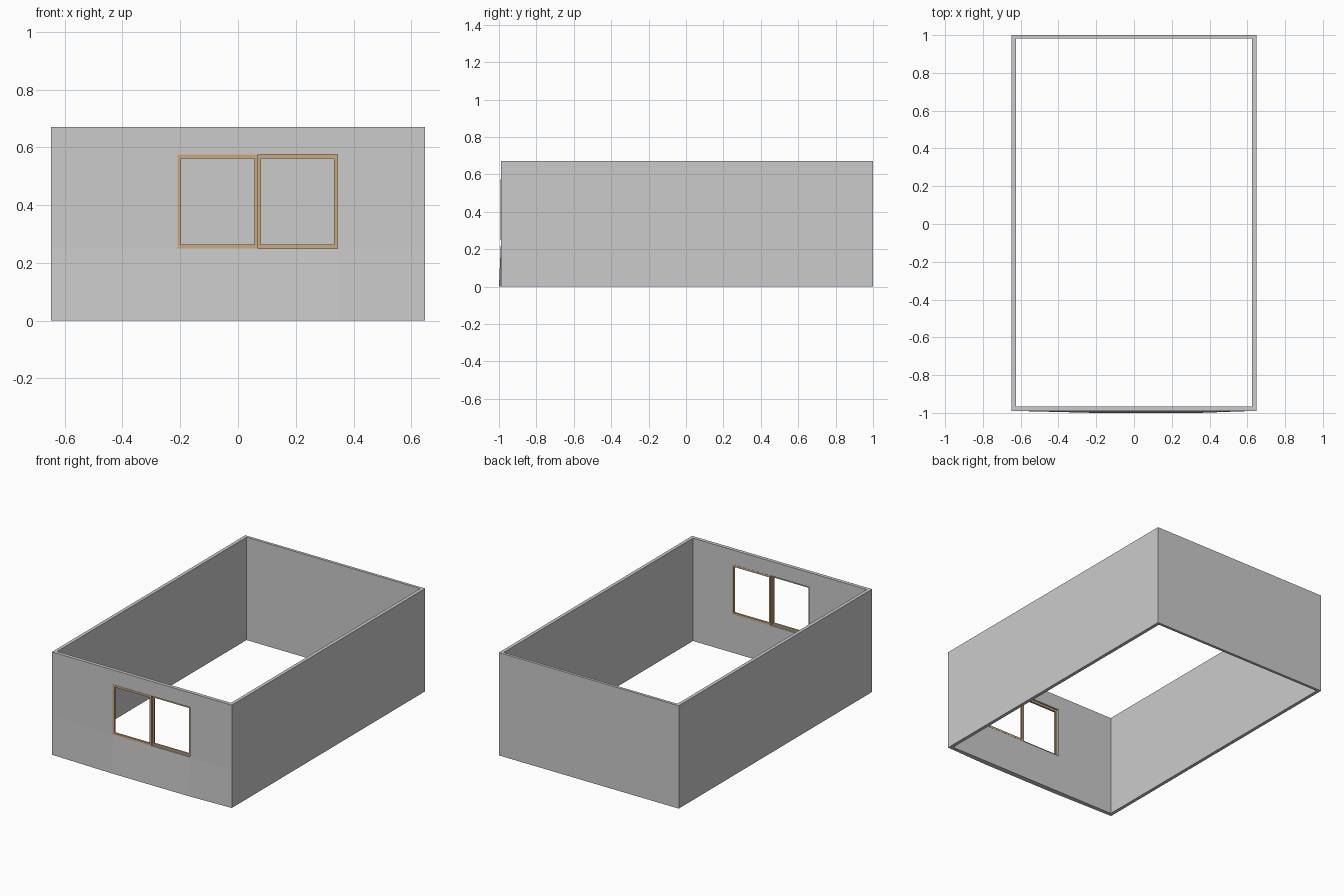
import bpy, bmesh

if "Cube" in bpy.data.objects:
    bpy.data.objects.remove(bpy.data.objects["Cube"])

W, H = 0.648, 0.67            # half width, wall height
SIDE_T, BACK_T = 0.022, 0.018
FRONT, FRONT_IN, BACK = -0.989, -0.966, 1.0
WX0, WX1, WZ0, WZ1 = -0.21, 0.345, 0.25, 0.575   # window opening


def finish(name, bm, mat=None):
    bmesh.ops.recalc_face_normals(bm, faces=bm.faces)
    me = bpy.data.meshes.new(name)
    bm.to_mesh(me)
    bm.free()
    if mat:
        me.materials.append(mat)
    ob = bpy.data.objects.new(name, me)
    bpy.context.collection.objects.link(ob)
    return ob


def box(name, x0, x1, y0, y1, z0, z1):
    bm = bmesh.new()
    bmesh.ops.create_cube(bm, size=1)
    for v in bm.verts:
        v.co = ((x0 + x1) / 2 + v.co.x * (x1 - x0),
                (y0 + y1) / 2 + v.co.y * (y1 - y0),
                (z0 + z1) / 2 + v.co.z * (z1 - z0))
    return finish(name, bm)


def panel(name, xs, zs, y0, y1, mat=None, bow=0.0):
    """3x3 panel with its middle cell open; bow pushes the middle of the foot out."""
    bm = bmesh.new()
    grid = [[bm.verts.new((x, y0, z)) for z in zs] for x in xs]
    faces = []
    for i in range(3):
        for j in range(3):
            if (i, j) != (1, 1):
                faces.append(bm.faces.new((grid[i][j], grid[i + 1][j],
                                           grid[i + 1][j + 1], grid[i][j + 1])))
    ret = bmesh.ops.extrude_face_region(bm, geom=faces, use_keep_orig=True)
    for v in ret["geom"]:
        if isinstance(v, bmesh.types.BMVert):
            v.co.y = y1
    for i in (1, 2):
        grid[i][0].co.y -= bow
    return finish(name, bm, mat)


# Plain walls
for side, s in (("left", -1), ("right", 1)):
    a, b = sorted((s * W, s * (W - SIDE_T)))
    box(side + "_wall", a, b, FRONT_IN, BACK, 0, H)
box("back_wall", -W + SIDE_T, W - SIDE_T, BACK - BACK_T, BACK, 0, H)

# Front wall with window opening and slightly bowed foot
panel("front_wall", (-W, WX0, WX1, W), (0, WZ0, WZ1, H), FRONT, FRONT_IN, bow=0.011)

# Two sliding sashes, one behind the other
wood = bpy.data.materials.new("wood")
wood.diffuse_color = (0.60, 0.40, 0.22, 1)
wood.use_nodes = True
wood.node_tree.nodes["Principled BSDF"].inputs["Base Color"].default_value = wood.diffuse_color
T = 0.013
for name, x0, x1, y0, y1 in (("outer_sash", WX0, 0.07, -0.991, -0.978),
                             ("inner_sash", 0.066, WX1, -0.978, -0.965)):
    panel(name, (x0, x0 + T, x1 - T, x1),
          (WZ0, WZ0 + T, WZ1 - T, WZ1), y0, y1, wood)
